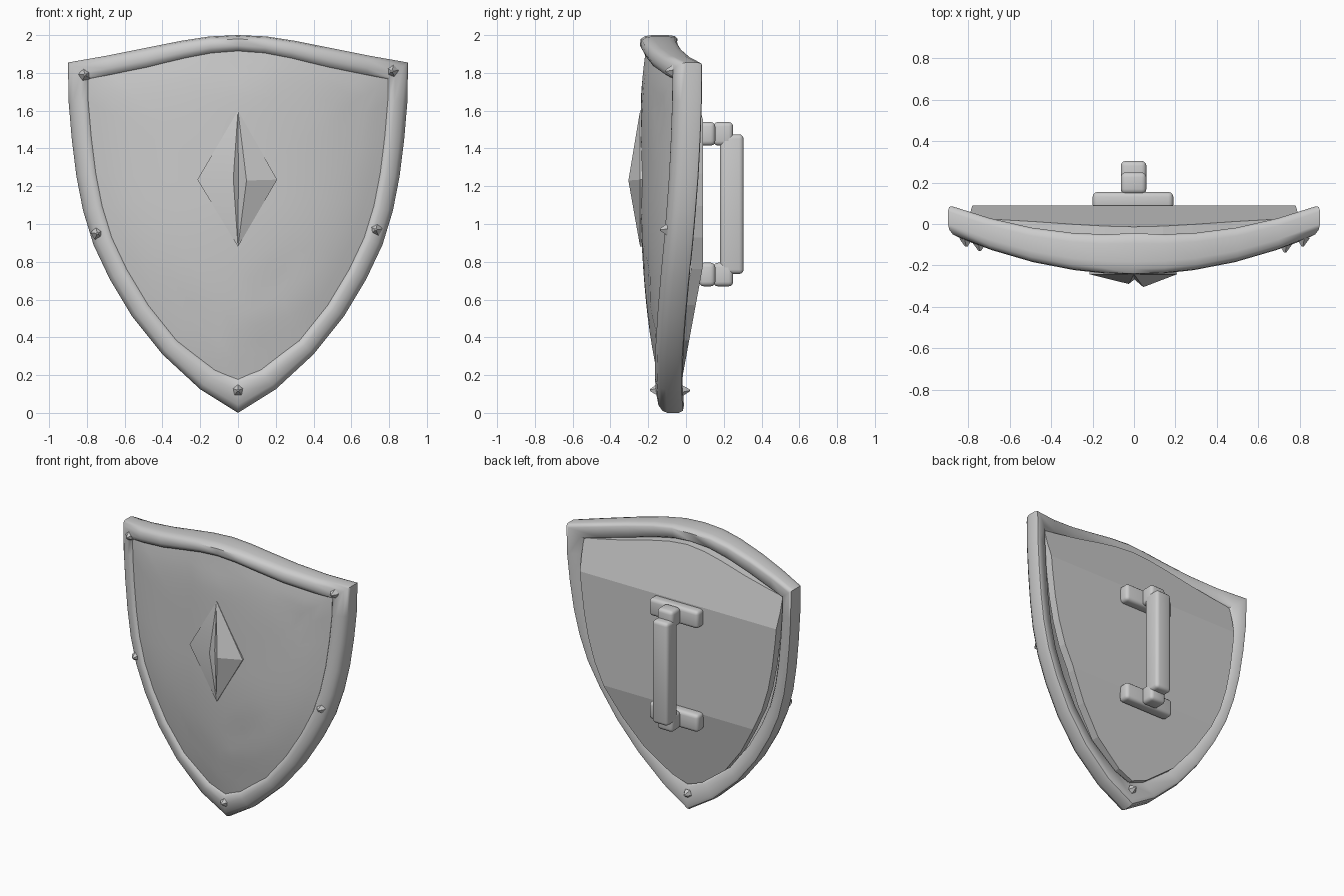
import bpy, bmesh, math
from mathutils import Vector

if "Cube" in bpy.data.objects:
    bpy.data.objects.remove(bpy.data.objects["Cube"])

# right half of the outline (x, z), from top centre to bottom tip
HALF = [(0, 2.0), (.15, 1.993), (.3, 1.97), (.5, 1.93), (.7, 1.89), (.9, 1.855),
        (.897, 1.65), (.88, 1.45), (.855, 1.25), (.82, 1.07), (.765, .89),
        (.68, .71), (.56, .51), (.4, .31), (.2, .125), (0, 0)]
OUT = [Vector(p) for p in HALF + [(-x, z) for x, z in HALF[-2:0:-1]]]


def front(x, z):
    """Dished front surface of the shield."""
    return -.24 + .1 * max(0, 1 - z / 1.1) ** 1.7 + .247 * x * x


def width(p):
    w = .112 - .02 * max(0, 1 - abs(p.x) / .5) * (p.y > 1.5)
    return w + .05 * max(0, 1 - p.y / .25)


def thick(p):
    return .135 + .06 * max(0, 1 - abs(p.x) / .9) * (p.y > 1.8)


def inset(i, d):
    """Mitred inward offset of outline point i."""
    a, b, c = OUT[i - 1], OUT[i], OUT[(i + 1) % len(OUT)]
    n1, n2 = [Vector((e.y, -e.x)).normalized() for e in (b - a, c - b)]
    m = (n1 + n2).normalized()
    return b + m * d / max(.5, m.dot(n1))


def finish(name, bm, angle=None):
    bmesh.ops.recalc_face_normals(bm, faces=bm.faces)
    me = bpy.data.meshes.new(name)
    bm.to_mesh(me)
    bm.free()
    ob = bpy.data.objects.new(name, me)
    bpy.context.collection.objects.link(ob)
    if angle:
        bpy.ops.object.select_all(action='DESELECT')
        ob.select_set(True)
        bpy.context.view_layer.objects.active = ob
        bpy.ops.object.shade_smooth_by_angle(angle=math.radians(angle))
    return ob


def bridge(bm, a, b):
    n = len(a)
    for i in range(n):
        bm.faces.new((a[i], a[(i + 1) % n], b[(i + 1) % n], b[i]))


# rim: rounded section swept round the outline
SECTION = [(0, .3), (.06, .12), (.22, 0), (.6, -.02), (.85, .06), (1, .25),
           (1, .85), (.85, .97), (.2, 1), (.06, .93), (0, .75)]
bm = bmesh.new()
rings = []
for i, p in enumerate(OUT):
    ring = []
    for u, v in SECTION:
        q = inset(i, u * width(p))
        ring.append(bm.verts.new((q.x, front(q.x, q.y) + v * thick(p), q.y)))
    rings.append(ring)
for i in range(len(rings)):
    bridge(bm, rings[i - 1], rings[i])
finish("rim", bm, 50)

# front panel: concentric rings following the dish, with a few soft dents
DENTS = [(.15, .36, .018), (-.22, .5, .014), (.2, .68, .012), (-.02, 1.85, .012), (.62, 1.6, .01)]


def panel_y(x, z, s):
    dent = sum(a * math.exp(-((x - dx) ** 2 + (z - dz) ** 2) / .008) for dx, dz, a in DENTS)
    return front(x, z) + .022 * s ** 6 + dent


bm = bmesh.new()
mid = Vector((0, 1.2))
edge = [inset(i, width(p) - .015) for i, p in enumerate(OUT)]
prev = None
for k in range(12, 0, -1):
    s = k / 12
    pts = [mid.lerp(p, s) for p in edge]
    ring = [bm.verts.new((q.x, panel_y(q.x, q.y, s), q.y)) for q in pts]
    if prev:
        bridge(bm, prev, ring)
    prev = ring
hub = bm.verts.new((0, panel_y(0, 1.2, 0), 1.2))
for i in range(len(prev)):
    bm.faces.new((prev[i - 1], prev[i], hub))
finish("front_panel", bm, 40)


# back panel: three flat facets
def back_y(z):
    if z > 1.55:
        return .09 - .1 * (z - 1.55) / .35
    return .09 if z > .78 else .09 - .12 * (.78 - z) / .65


bm = bmesh.new()
pts = [inset(i, width(p) - .005) for i, p in enumerate(OUT)]
bm.faces.new([bm.verts.new((q.x, 0, q.y)) for q in pts])
for z in (.78, 1.55):
    bmesh.ops.bisect_plane(bm, geom=bm.verts[:] + bm.edges[:] + bm.faces[:],
                           plane_co=(0, 0, z), plane_no=(0, 0, 1))
for v in bm.verts:
    v.co.y = back_y(v.co.z)
rim_edges = [e for e in bm.edges if e.is_boundary]
new = bmesh.ops.extrude_edge_only(bm, edges=rim_edges)["geom"]
for v in new:
    if isinstance(v, bmesh.types.BMVert):
        v.co.y -= .06
finish("back_panel", bm)

# diamond boss with a shallow groove between two crests
bm = bmesh.new()
V = lambda *c: bm.verts.new(c)
top, right, low, left = [V(x, -.243, z) for x, z in ((0, 1.6), (.207, 1.235), (0, .88), (-.215, 1.235))]
c1, c2, g = V(-.025, -.29, 1.24), V(.045, -.305, 1.23), V(.002, -.268, 1.26)
base = [V(v.co.x * .97, -.18, v.co.z) for v in (top, right, low, left)]
for f in ((top, c2, right), (right, c2, low), (low, c1, left), (left, c1, top),
          (top, g, c2), (top, c1, g), (c1, low, g), (g, low, c2)):
    bm.faces.new(f)
bridge(bm, [top, right, low, left], base)
bm.faces.new(base)
finish("diamond_boss", bm, 20)


# rivets: small faceted studs
def rivet(name, x, z, y, r, side=-1):
    bm = bmesh.new()
    bmesh.ops.create_cone(bm, cap_ends=True, segments=5, radius1=r, radius2=.006, depth=.04)
    ob = finish(name, bm)
    ob.location = (x, y, z)
    ob.rotation_euler = (-side * math.pi / 2, .3 * x, 0)


for i, (x, z) in enumerate([(.815, 1.81), (-.81, 1.79), (.73, .97), (-.745, .95), (0, .12)]):
    rivet("rivet_%d" % (i + 1), x, z, front(x, z) - .012, .035)
rivet("back_rivet", 0, .12, 0, .032, 1)


# handle: bevelled grip, posts and mounting plates
def box(name, x, y, z):
    bm = bmesh.new()
    bmesh.ops.create_cube(bm, size=1)
    for v in bm.verts:
        for k, (lo, hi) in enumerate((x, y, z)):
            v.co[k] = lo if v.co[k] < 0 else hi
    bmesh.ops.bevel(bm, geom=bm.edges[:], offset=.024, segments=3, profile=.5, affect='EDGES')
    finish(name, bm, 35)


for tag, z in (("upper", (1.415, 1.54)), ("lower", (.67, .795))):
    box(tag + "_plate", (-.2, .19), (.07, .155), z)
    box(tag + "_post", (-.064, .06), (.145, .25), z)
box("grip", (-.064, .06), (.18, .305), (.735, 1.475))
